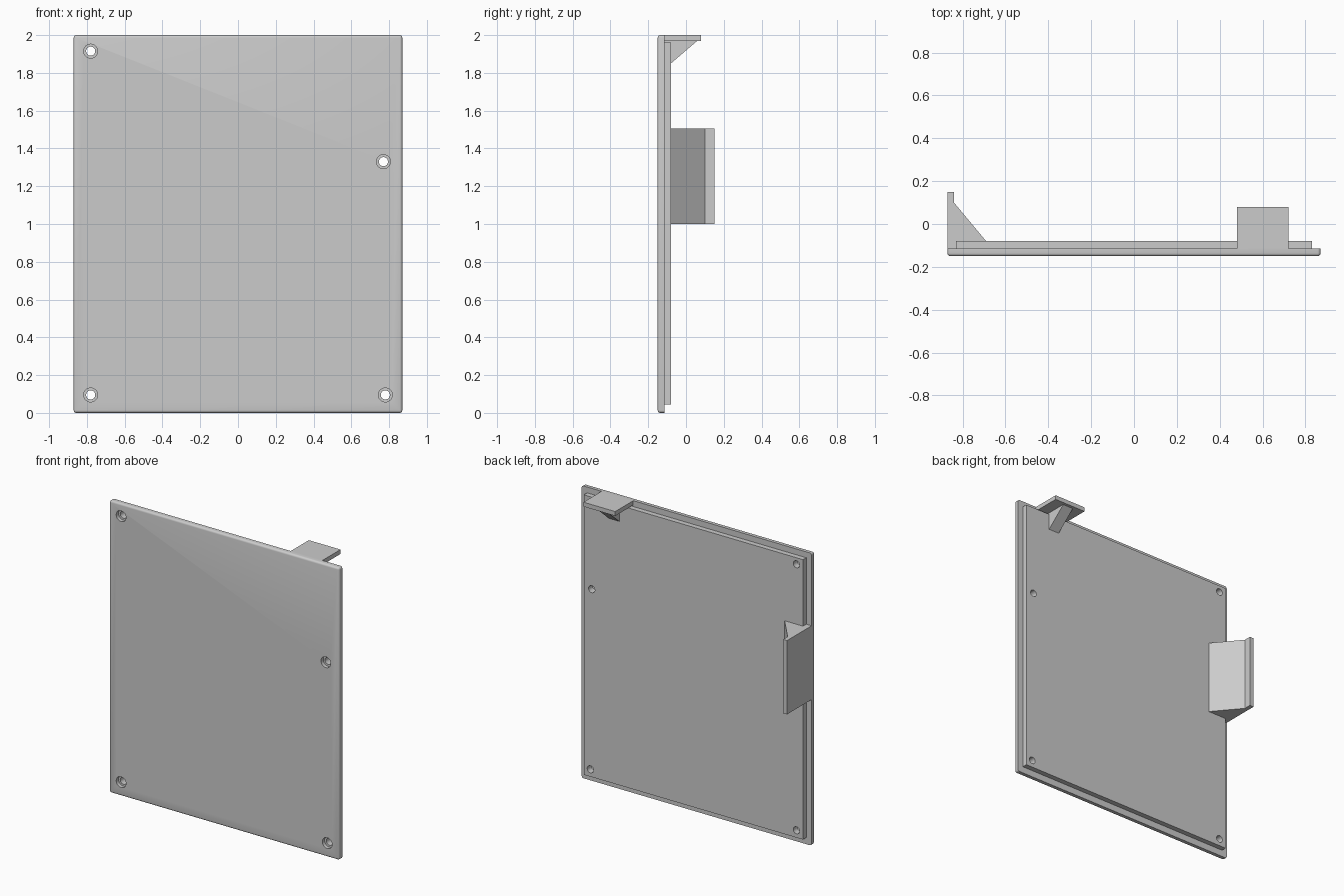
import bpy, bmesh, math
from mathutils import Matrix, Vector

cube = bpy.data.objects.get("Cube")
if cube:
    bpy.data.objects.remove(cube, do_unlink=True)

grey = bpy.data.materials.new("plain_grey")
grey.use_nodes = True
grey.diffuse_color = (0.6, 0.6, 0.6, 1)
grey.node_tree.nodes["Principled BSDF"].inputs["Base Color"].default_value = (0.6, 0.6, 0.6, 1)


def make_object(name, bm):
    bmesh.ops.recalc_face_normals(bm, faces=bm.faces)
    mesh = bpy.data.meshes.new(name)
    bm.to_mesh(mesh)
    bm.free()
    mesh.materials.append(grey)
    obj = bpy.data.objects.new(name, mesh)
    bpy.context.collection.objects.link(obj)
    return obj


def box(x0, x1, y0, y1, z0, z1):
    bm = bmesh.new()
    size = Matrix.Diagonal((x1 - x0, y1 - y0, z1 - z0, 1))
    centre = Matrix.Translation(((x0 + x1) / 2, (y0 + y1) / 2, (z0 + z1) / 2))
    bmesh.ops.create_cube(bm, size=1, matrix=centre @ size)
    return bm


def prism(name, points, extrusion):
    """Extrude a flat outline along a vector."""
    bm = bmesh.new()
    face = bm.faces.new([bm.verts.new(p) for p in points])
    extruded = bmesh.ops.extrude_face_region(bm, geom=[face], use_keep_orig=True)
    moved = [v for v in extruded["geom"] if isinstance(v, bmesh.types.BMVert)]
    bmesh.ops.translate(bm, verts=moved, vec=Vector(extrusion))
    return make_object(name, bm)


def cut_holes(obj, holes, radius, y0, y1):
    """Cut round holes running along y."""
    bm = bmesh.new()
    for x, z in holes:
        place = Matrix.Translation((x, (y0 + y1) / 2, z)) @ Matrix.Rotation(math.pi / 2, 4, "X")
        bmesh.ops.create_cone(bm, cap_ends=True, segments=32, radius1=radius,
                              radius2=radius, depth=y1 - y0, matrix=place)
    cutter = make_object("hole_cutter", bm)
    cutter.hide_render = True
    mod = obj.modifiers.new("holes", "BOOLEAN")
    mod.operation = "DIFFERENCE"
    mod.solver = "EXACT"
    mod.object = cutter
    bpy.context.view_layer.objects.active = obj
    bpy.ops.object.modifier_apply(modifier=mod.name)
    bpy.data.objects.remove(cutter, do_unlink=True)


FRONT, STEP, BACK = -0.15, -0.115, -0.08
HOLES = [(-0.78, 1.915), (0.77, 1.33), (-0.78, 0.095), (0.78, 0.095)]

# Outer panel with rounded front rim and corners
bm = box(-0.87, 0.87, FRONT, STEP, 0, 2)
rim = [e for e in bm.edges if any(v.co.y < FRONT + 0.001 for v in e.verts)]
bmesh.ops.bevel(bm, geom=rim, offset=0.014, segments=4, profile=0.5, affect="EDGES")
outer_panel = make_object("outer_panel", bm)

# Raised inner panel on the back
inner_panel = make_object("inner_panel", box(-0.83, 0.83, STEP, BACK, 0.045, 1.96))

# Screw holes, with wider counterbores from the front
for panel in (outer_panel, inner_panel):
    cut_holes(panel, HOLES, 0.024, -0.3, 0.1)
cut_holes(outer_panel, HOLES, 0.037, -0.3, FRONT + 0.025)

# Side clip: upright flange backed by a solid wedge
prism("side_clip",
      [(-0.87, STEP, 1), (-0.83, STEP, 1), (-0.83, BACK, 1), (-0.69, BACK, 1),
       (-0.84, 0.10, 1), (-0.84, 0.15, 1), (-0.87, 0.15, 1)],
      (0, 0, 0.505))

# Top tab and its narrow supporting gusset
make_object("top_tab", box(0.48, 0.72, STEP, 0.08, 1.97, 2))
prism("tab_gusset",
      [(0.56, BACK, 1.85), (0.56, 0.06, 1.97), (0.56, STEP, 1.97), (0.56, STEP, 1.96),
       (0.56, BACK, 1.96)],
      (0.08, 0, 0))

# Smooth the rounded rim and hole walls, keeping edges sharp
bpy.ops.object.select_all(action="DESELECT")
for panel in (outer_panel, inner_panel):
    panel.select_set(True)
bpy.context.view_layer.objects.active = outer_panel
bpy.ops.object.shade_smooth_by_angle(angle=math.radians(30))
